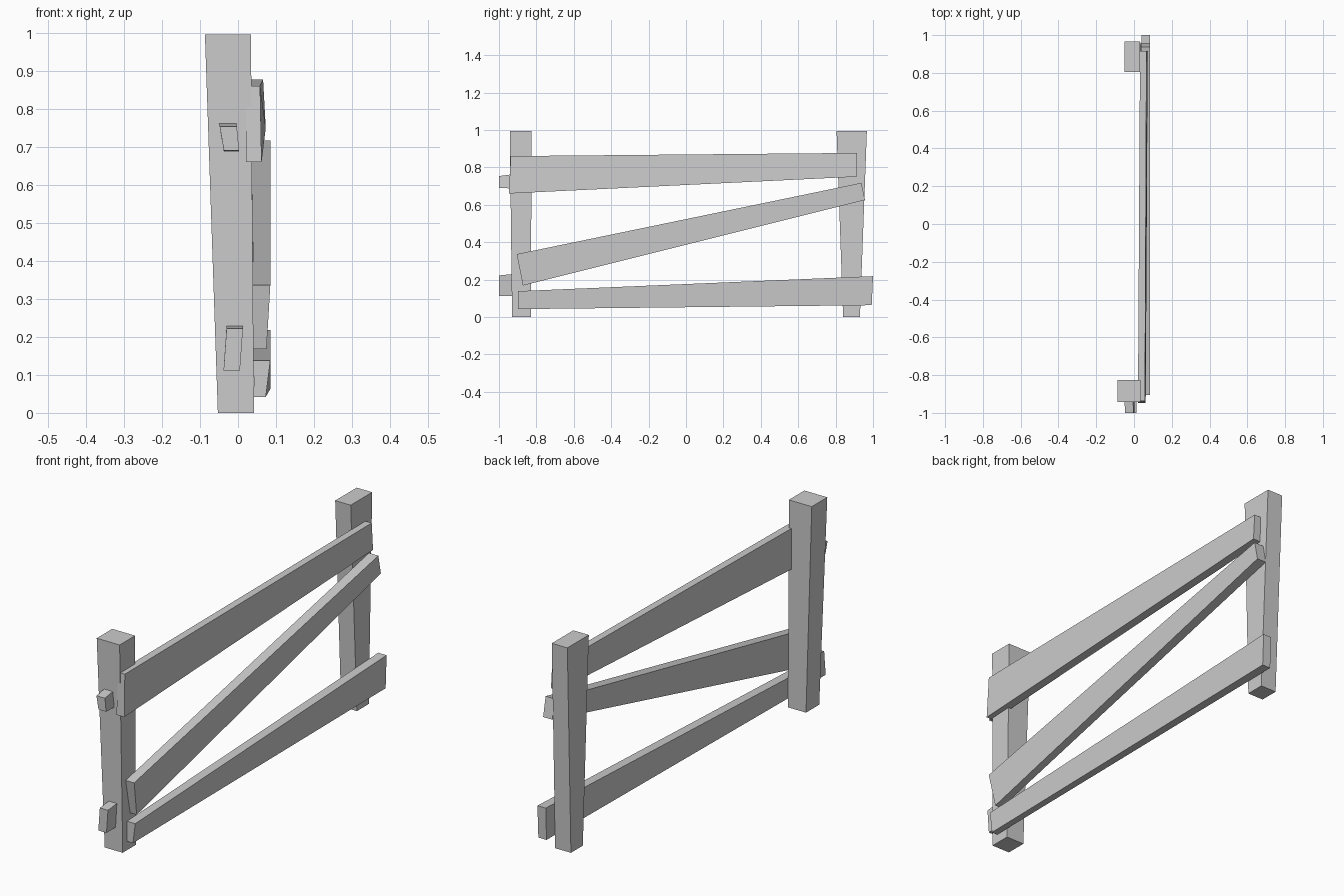
import bpy

if "Cube" in bpy.data.objects:
    bpy.data.objects.remove(bpy.data.objects["Cube"])


def beam(name, end_a, end_b):
    """Tapered beam joining two four-cornered ends listed in matching order."""
    faces = [(3, 2, 1, 0), (4, 5, 6, 7)]
    faces += [(i, (i + 1) % 4, (i + 1) % 4 + 4, i + 4) for i in range(4)]
    mesh = bpy.data.meshes.new(name)
    mesh.from_pydata(end_a + end_b, [], faces)
    mesh.update()
    obj = bpy.data.objects.new(name, mesh)
    bpy.context.collection.objects.link(obj)
    return obj


def level(x0, x1, y0, y1, z):
    """Horizontal post end."""
    return [(x0, y0, z), (x1, y0, z), (x1, y1, z), (x0, y1, z)]


def plank_end(low, high, x_low, x_high):
    """Upright rail end: (y, z) of lower and upper edge, x range of each."""
    return [(x_low[0], *low), (x_high[0], *high), (x_high[1], *high), (x_low[1], *low)]


# Posts, flaring towards the top
beam("front_post", level(-.053, .042, -.93, -.83, 0), level(-.087, .034, -.942, -.825, .995))
beam("back_post", level(-.043, .04, .84, .93, 0), level(-.05, .032, .805, .967, .995))

# Rails nailed across the right side of the posts
beam("top_rail",
     plank_end((-.947, .66), (-.937, .86), (.021, .062), (.021, .058)),
     plank_end((.915, .75), (.915, .877), (.032, .073), (.032, .066)))
beam("diagonal_rail",
     plank_end((-.872, .168), (-.905, .336), (.04, .075), (.04, .085)),
     plank_end((.957, .625), (.938, .717), (.037, .085), (.036, .085)))
beam("bottom_rail",
     plank_end((-.897, .042), (-.897, .138), (.042, .073), (.041, .085)),
     plank_end((.993, .063), (1.0, .218), (.042, .085), (.041, .085)))

# Short stubs of a neighbouring rail on the front post
beam("upper_stub",
     plank_end((-1.0, .69), (-1.0, .753), (-.037, .003), (-.048, -.003)),
     plank_end((-.925, .687), (-.925, .763), (-.037, .003), (-.05, -.005)))
beam("lower_stub",
     plank_end((-1.0, .112), (-1.0, .222), (-.038, .005), (-.03, .013)),
     plank_end((-.92, .112), (-.92, .23), (-.038, .005), (-.03, .013)))
